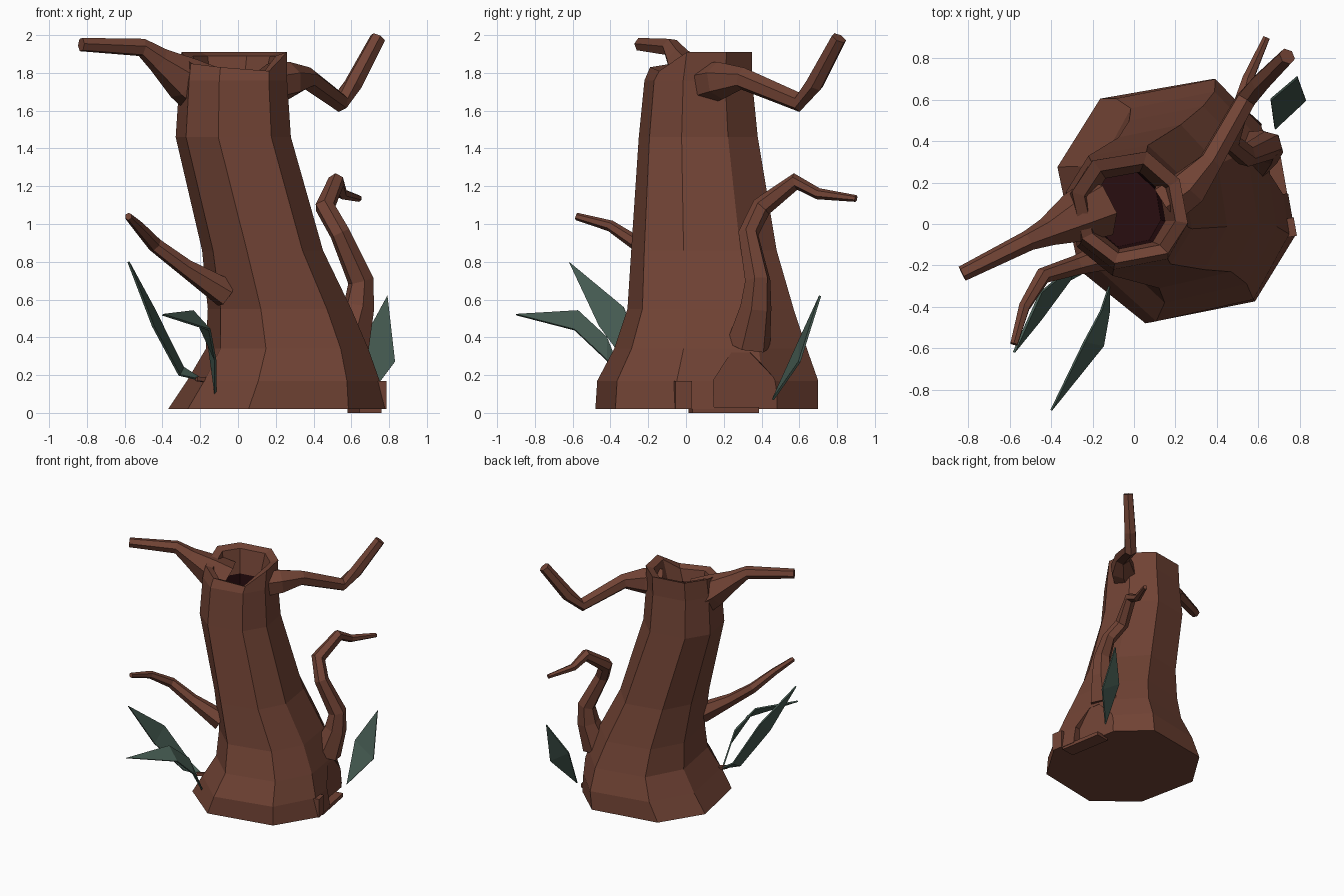
import bpy, math
from mathutils import Vector, Matrix

if "Cube" in bpy.data.objects:
    bpy.data.objects.remove(bpy.data.objects["Cube"])


def material(name, rgb):
    m = bpy.data.materials.new(name)
    m.diffuse_color = (*rgb, 1)
    m.use_nodes = True
    m.node_tree.nodes["Principled BSDF"].inputs["Base Color"].default_value = m.diffuse_color
    return m


BARK = material("bark brown", (0.165, 0.056, 0.035))
HOLLOW = material("hollow dark", (0.022, 0.004, 0.005))
LEAF = material("leaf green", (0.060, 0.104, 0.083))


def build(name, verts, faces, *mats):
    me = bpy.data.meshes.new(name)
    me.from_pydata([tuple(v) for v in verts], [], faces)
    for m in mats:
        me.materials.append(m)
    me.update()
    ob = bpy.data.objects.new(name, me)
    bpy.context.collection.objects.link(ob)
    return ob


def loft(name, rings, *mats):
    """Skin a stack of equal rings and cap both ends."""
    n = len(rings[0])
    verts = [v for r in rings for v in r]
    faces = [tuple(range(n))[::-1]]
    for i in range(len(rings) - 1):
        for j in range(n):
            k = (j + 1) % n
            faces.append((i*n + j, i*n + k, (i+1)*n + k, (i+1)*n + j))
    faces.append(tuple(range((len(rings)-1)*n, len(rings)*n)))
    return build(name, verts, faces, *mats)


def branch(name, path, sides=6):
    """Tapering limb; path entries are x, y, z, radius."""
    pts = [Vector(p[:3]) for p in path]
    rings, side = [], None
    for i, p in enumerate(pts):
        t = (pts[min(i+1, len(pts)-1)] - pts[max(i-1, 0)]).normalized()
        if side is None:
            side = t.orthogonal()
        side = (side - t * side.dot(t)).normalized()
        up = t.cross(side)
        r = path[i][3]
        rings.append([p + r * (math.cos(a) * side + math.sin(a) * up)
                      for a in (2*math.pi*j/sides for j in range(sides))])
    return loft(name, rings, BARK)


def leaf(name, root, stations, tip):
    """Folded blade: pairs of edge points between a root and a tip."""
    verts, faces = [Vector(root)], []
    for a, b in stations:
        a, b = Vector(a), Vector(b)
        verts += [a, b]
    verts.append(Vector(tip))
    last = len(verts) - 1
    faces.append((0, 1, 2))
    for i in range(len(stations) - 1):
        k = 1 + 2*i
        faces.append((k, k+2, k+3, k+1))
    faces.append((last-2, last, last-1))
    ob = build(name, verts, faces, LEAF)
    mod = ob.modifiers.new("thickness", 'SOLIDIFY')
    mod.thickness = 0.012
    mod.offset = 0
    return ob


def box(name, centre, size, angle=0):
    x, y, z = (s / 2 for s in size)
    sq = [(-x, -y), (x, -y), (x, y), (-x, y)]
    rot = Matrix.Rotation(angle, 3, 'Z')
    return loft(name, [[rot @ Vector((a, b, c)) + Vector(centre) for a, b in sq]
                       for c in (-z, z)], BARK)


# Trunk: one eight-sided outline fitted to the bounds of each level
outline = [(0, .64), (.09, .22), (.37, 0), (.83, .09),
           (1, .36), (.93, .75), (.65, 1), (.18, .92)]
levels = [(0.02, -.37, .78, -.48, .70), (0.17, -.27, .75, -.47, .70),
          (0.34, -.17, .69, -.38, .64), (0.55, -.16, .60, -.31, .57),
          (0.86, -.19, .45, -.29, .48), (1.46, -.33, .28, -.25, .38),
          (1.76, -.31, .26, -.22, .35)]


def ring(z, x0, x1, y0, y1):
    return [Vector((x0 + u*(x1-x0), y0 + v*(y1-y0), z)) for u, v in outline]


rings = [ring(*l) for l in levels]
rim = ring(1.91, -.30, .26, -.19, .35)
for i, z in ((1, 1.85), (2, 1.83), (3, 1.81)):     # broken front lip
    rim[i].z = z
rings.append(rim)
# Hollow inside the trunk
inner = ring(0, -.24, .20, -.14, .29)
for v, o in zip(inner, rim):
    v.z = o.z - 0.02
rings += [inner, ring(1.70, -.20, .15, -.12, .25), ring(1.35, -.20, .13, -.11, .25)]
trunk = loft("trunk", rings, BARK, HOLLOW)
for p in trunk.data.polygons:
    c = p.center
    deep = abs(c.x + .03) < .2 and abs(c.y - .07) < .2
    if deep and 1.3 < c.z < 1.72:
        p.material_index = 1

# Arched recess in the right side of the base
arch = [(-.175, -.1), (.175, -.1), (.175, .17), (.03, .32), (-.07, .32), (-.175, .17)]
turn = Matrix.Rotation(math.radians(10), 3, 'Z')
cutter = loft("arch_cutter",
              [[turn @ Vector((x, y, z)) + Vector((0, .195, 0)) for y, z in arch]
               for x in (.655, 1.0)], BARK)
cutter.hide_render = True
mod = trunk.modifiers.new("arch", 'BOOLEAN')
mod.operation = 'DIFFERENCE'
mod.solver = 'EXACT'
mod.object = cutter
bpy.context.view_layer.objects.active = trunk
bpy.ops.object.modifier_apply(modifier=mod.name)
bpy.data.objects.remove(cutter)

# Door post and sill of the recess
box("arch_post", (.735, -.02, .095), (.09, .09, .15), math.radians(10))
box("arch_sill", (.67, .20, .015), (.12, .36, .03), math.radians(10))

# Branches
branch("upper_left_branch", [(-.17, .08, 1.70, .15), (-.28, .03, 1.77, .125),
                             (-.42, -.04, 1.87, .07), (-.51, -.08, 1.935, .05),
                             (-.83, -.24, 1.95, .038)])
branch("upper_right_branch", [(.16, .10, 1.74, .11), (.27, .18, 1.76, .10),
                              (.37, .30, 1.77, .06), (.54, .60, 1.645, .052),
                              (.61, .68, 1.74, .05), (.74, .81, 1.985, .042)])
branch("twisted_right_branch", [(.58, .33, .36, .12), (.64, .37, .56, .085),
                                (.65, .38, .70, .07), (.54, .33, .95, .055),
                                (.46, .40, 1.09, .055), (.52, .58, 1.225, .045),
                                (.55, .70, 1.16, .03), (.64, .90, 1.135, .018)])
branch("lower_left_branch", [(-.06, -.13, .63, .08), (-.28, -.20, .77, .048),
                             (-.44, -.25, .89, .04), (-.53, -.40, .99, .03),
                             (-.58, -.58, 1.04, .02)])

# Leaf blades and the stub the left one grows from
branch("leaf_stub", [(-.10, -.14, .17, .025), (-.22, -.23, .18, .015)], 4)
leaf("left_leaf", (-.18, -.20, .17),
     [((-.31, -.27, .20), (-.29, -.20, .24)),
      ((-.45, -.46, .46), (-.45, -.33, .56))], (-.58, -.62, .80))
leaf("front_leaf", (-.12, -.30, .10),
     [((-.12, -.42, .28), (-.16, -.42, .40)),
      ((-.15, -.59, .44), (-.24, -.57, .54))], (-.40, -.90, .52))
leaf("right_leaf", (.68, .46, .07),
     [((.83, .60, .27), (.66, .60, .38))], (.79, .71, .62))

# Consistent outward normals, flat faces
import bmesh
for ob in bpy.context.collection.objects:
    bm = bmesh.new()
    bm.from_mesh(ob.data)
    bmesh.ops.recalc_face_normals(bm, faces=bm.faces)
    bm.to_mesh(ob.data)
    bm.free()
